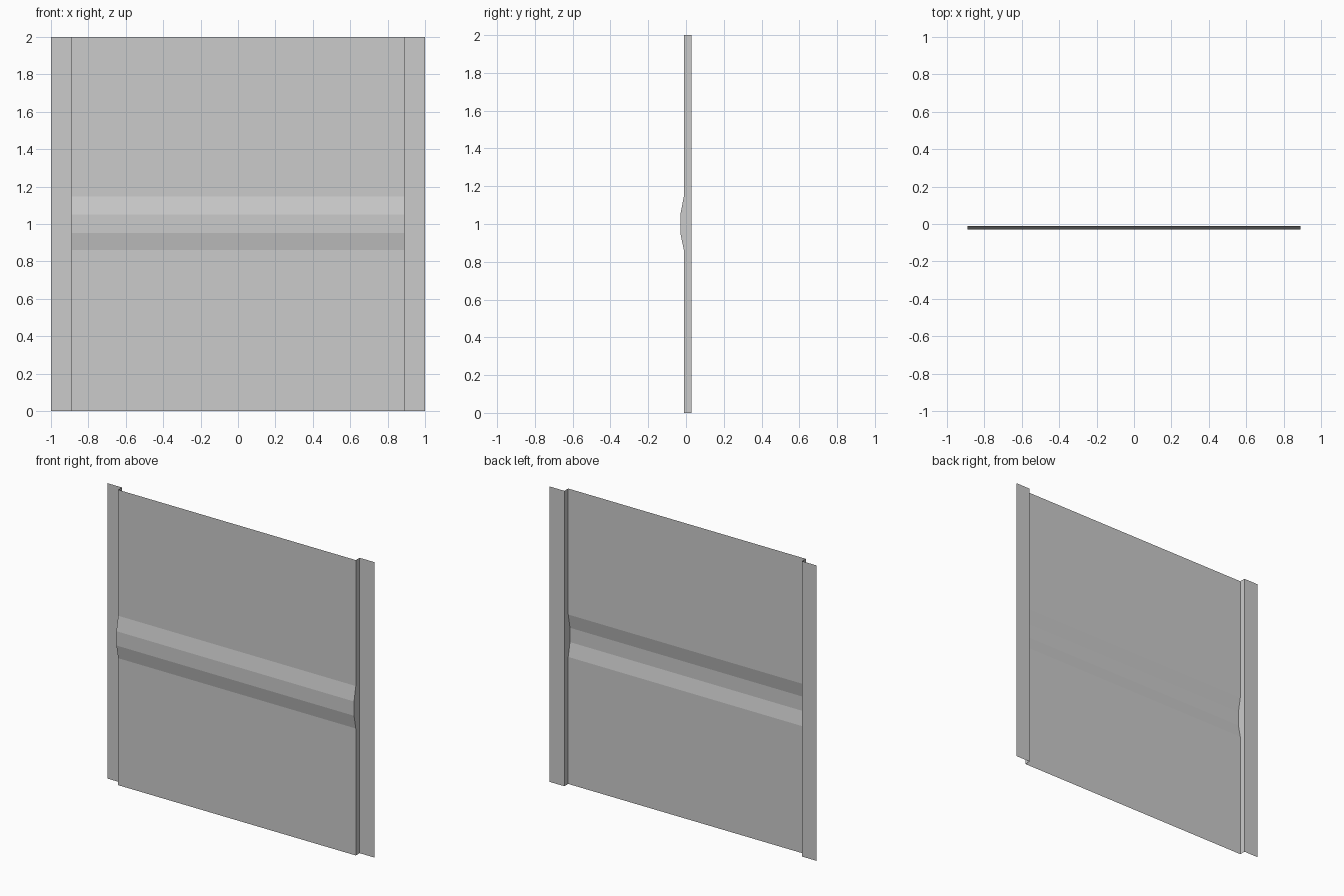
import bpy, bmesh

if "Cube" in bpy.data.objects:
    bpy.data.objects.remove(bpy.data.objects["Cube"])

HALF_WIDTH, FLANGE_X, BACK_Y = 0.89, 1.0, 0.03
# Side profile (y, z) of the panel with its raised middle rib
PROFILE = [(-0.011, 0), (-0.011, 0.86), (-0.03, 0.953), (-0.03, 1.05), (-0.011, 1.147), (-0.011, 2)]

bm = bmesh.new()


def column(x, flat=False):
    return [bm.verts.new((x, BACK_Y if flat else y, z)) for y, z in PROFILE]


# Cross-section from left to right: flange, return wall, ribbed panel, wall, flange
columns = [
    column(-FLANGE_X, True),
    column(-HALF_WIDTH, True),
    column(-HALF_WIDTH),
    column(HALF_WIDTH),
    column(HALF_WIDTH, True),
    column(FLANGE_X, True),
]

# Join neighbouring columns into one folded sheet, facing the front
for a, b in zip(columns, columns[1:]):
    for i in range(len(PROFILE) - 1):
        bm.faces.new((a[i], b[i], b[i + 1], a[i + 1]))

# Merge the flat strips of the flanges
bmesh.ops.dissolve_limit(bm, angle_limit=0.01, verts=bm.verts[:], edges=bm.edges[:])

mesh = bpy.data.meshes.new("wall_panel")
bm.to_mesh(mesh)
bm.free()
panel = bpy.data.objects.new("wall_panel", mesh)
bpy.context.collection.objects.link(panel)
